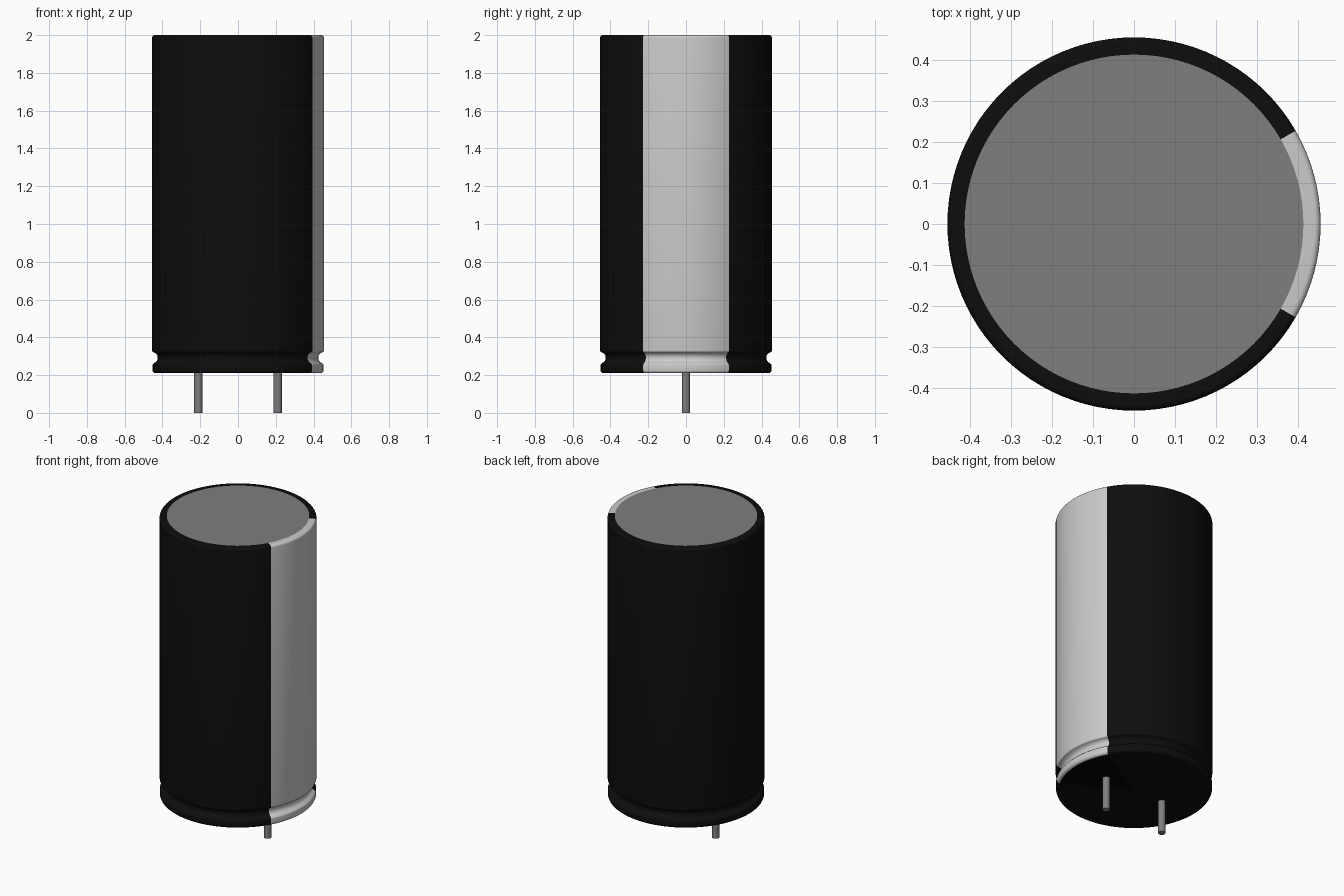
import bpy, bmesh, math

if "Cube" in bpy.data.objects:
    bpy.data.objects.remove(bpy.data.objects["Cube"], do_unlink=True)


def material(name, value):
    m = bpy.data.materials.new(name)
    m.use_nodes = True
    color = (value, value, value, 1)
    m.diffuse_color = color
    m.node_tree.nodes["Principled BSDF"].inputs["Base Color"].default_value = color
    return m


black = material("black sleeve", 0.004)
light = material("light grey stripe", 0.6)
metal = material("grey metal", 0.21)
shadow = material("deep black", 0.001)

SEGMENTS = 96
STRIPE_ANGLE = math.radians(30)


def arc(cx, cz, r, start, end, steps):
    """Profile points (radius, z) along a circular arc, angles in degrees."""
    angles = [math.radians(start + (end - start) * i / steps) for i in range(steps + 1)]
    return [(cx + r * math.cos(a), cz + r * math.sin(a)) for a in angles]


def lathe(name, profile, mats):
    """Revolve a profile around z; points on the axis are merged."""
    bm = bmesh.new()
    rings = []
    for r, z in profile:
        rings.append([bm.verts.new((r * math.cos(math.tau * i / SEGMENTS),
                                    r * math.sin(math.tau * i / SEGMENTS), z))
                      for i in range(SEGMENTS)])
    for lower, upper in zip(rings, rings[1:]):
        for i in range(SEGMENTS):
            j = (i + 1) % SEGMENTS
            bm.faces.new((lower[i], lower[j], upper[j], upper[i]))
    bmesh.ops.remove_doubles(bm, verts=bm.verts, dist=1e-5)
    mesh = bpy.data.meshes.new(name)
    bm.to_mesh(mesh)
    bm.free()
    obj = bpy.data.objects.new(name, mesh)
    bpy.context.collection.objects.link(obj)
    for m in mats:
        mesh.materials.append(m)
    return obj


def smooth(obj):
    bpy.ops.object.select_all(action="DESELECT")
    obj.select_set(True)
    bpy.context.view_layer.objects.active = obj
    bpy.ops.object.shade_smooth_by_angle(angle=math.radians(35))


# Sleeve: underside, rounded base lip, crimp groove, tall wall and top rim
profile = [(0, 0.21), (0.437, 0.21)]
profile += arc(0.437, 0.226, 0.016, -75, 0, 5)
profile += arc(0.445, 0.252, 0.008, 0, 60, 3)
profile += arc(0.455, 0.292, 0.030, 250, 110, 10)
profile += arc(0.443, 0.331, 0.012, -50, 0, 3)
profile += arc(0.440, 1.985, 0.015, 0, 90, 6)
profile += [(0.413, 2.0)]
sleeve = lathe("sleeve", profile, [black, light, shadow])

# Polarity stripe: a sixty degree sector facing +x, with a dark wedge underneath
for p in sleeve.data.polygons:
    c = p.center
    if abs(math.atan2(c.y, c.x)) < STRIPE_ANGLE:
        p.material_index = 2 if p.normal.z < -0.999 else 1
smooth(sleeve)

# Metal top of the can
bpy.ops.mesh.primitive_circle_add(vertices=SEGMENTS, radius=0.413, fill_type="NGON",
                                  location=(0, 0, 2.0))
top = bpy.context.object
top.name = "can_top"
top.data.materials.append(metal)

# Two lead pins
for name, x in (("left_pin", 0.21), ("right_pin", -0.21)):
    bpy.ops.mesh.primitive_cylinder_add(vertices=24, radius=0.022, depth=0.22,
                                        location=(x, 0, 0.11))
    pin = bpy.context.object
    pin.name = name
    pin.data.materials.append(metal)
    smooth(pin)
